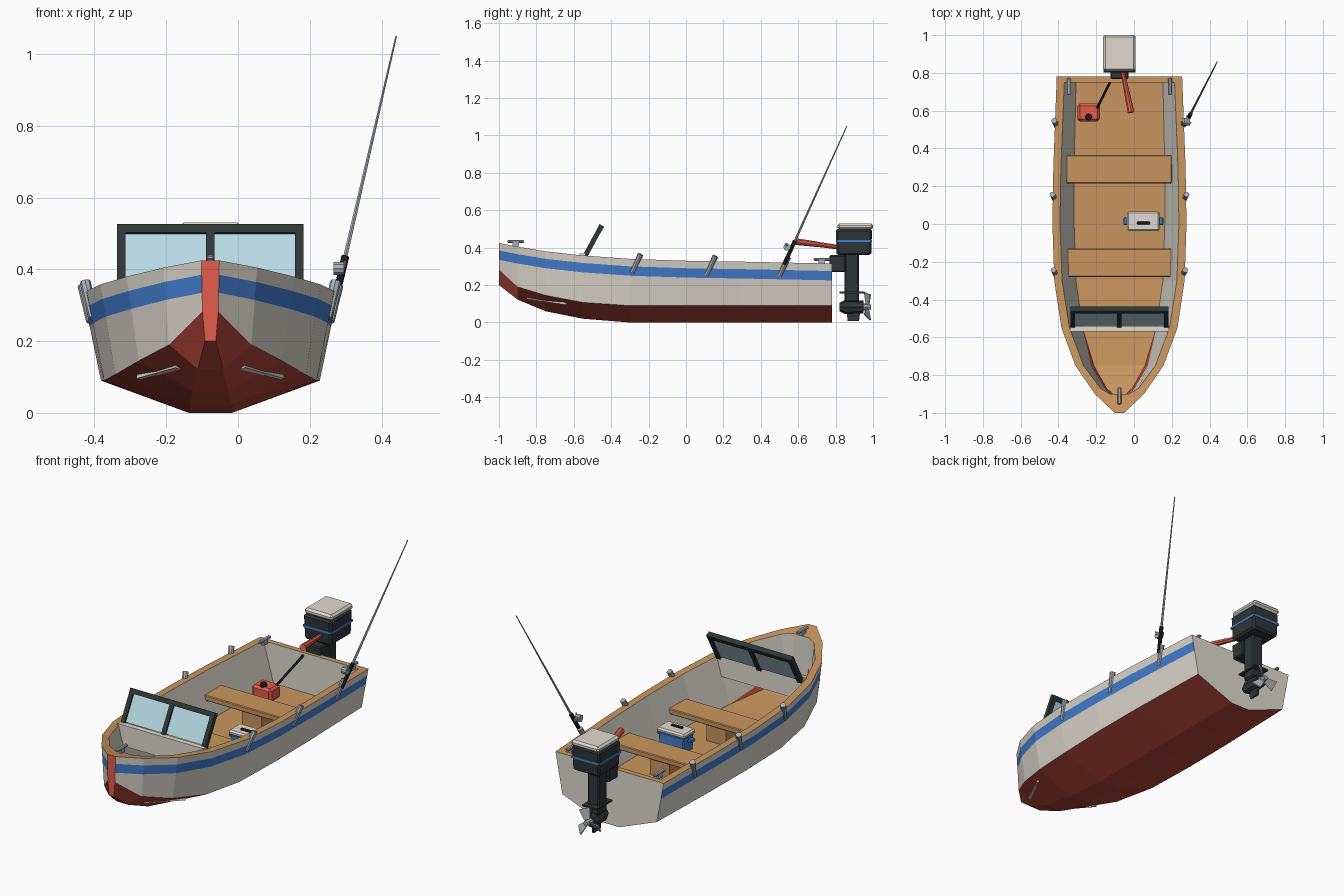
import bpy, bmesh, math
from mathutils import Vector, Matrix

if "Cube" in bpy.data.objects:
    bpy.data.objects.remove(bpy.data.objects["Cube"])

C = -0.077  # boat centreline in x


def mat(name, r, g, b):
    m = bpy.data.materials.new(name)
    lin = [((v / 255 + 0.055) / 1.055) ** 2.4 for v in (r, g, b)]
    m.diffuse_color = (*lin, 1)
    m.use_nodes = True
    m.node_tree.nodes["Principled BSDF"].inputs["Base Color"].default_value = m.diffuse_color
    return m


GREY = mat("warm_grey", 224, 219, 208)
BLUE = mat("blue", 68, 128, 212)
MAROON = mat("bottom_red", 178, 70, 56)
RED = mat("bright_red", 228, 93, 74)
WOOD = mat("wood", 201, 150, 94)
DARK = mat("charcoal", 46, 54, 54)
STEEL = mat("steel", 170, 176, 184)
GLASS = mat("glass", 184, 218, 228)
BLACK = mat("black", 30, 33, 33)


def make(name, bm, mats):
    bmesh.ops.recalc_face_normals(bm, faces=bm.faces)
    me = bpy.data.meshes.new(name)
    bm.to_mesh(me)
    bm.free()
    for m in mats:
        me.materials.append(m)
    ob = bpy.data.objects.new(name, me)
    bpy.context.collection.objects.link(ob)
    return ob


def box(name, loc, size, m, bevel=0.0, rot=None, taper=1.0):
    """Box by centre and size; taper scales the bottom face."""
    bm = bmesh.new()
    bmesh.ops.create_cube(bm, size=1)
    for v in bm.verts:
        k = taper if v.co.z < 0 else 1
        v.co = Vector((v.co.x * size[0] * k, v.co.y * size[1] * k, v.co.z * size[2]))
    if bevel:
        bmesh.ops.bevel(bm, geom=list(bm.edges), offset=bevel, segments=1, affect='EDGES')
    if rot:
        bm.transform(rot)
    bm.transform(Matrix.Translation(loc))
    return make(name, bm, [m])


def tube(name, a, b, r1, r2, m, sides=8):
    """Straight tapered tube from a to b."""
    a, b = Vector(a), Vector(b)
    d = b - a
    bm = bmesh.new()
    bmesh.ops.create_cone(bm, cap_ends=True, segments=sides, radius1=r1, radius2=r2, depth=d.length)
    q = Vector((0, 0, 1)).rotation_difference(d).to_matrix().to_4x4()
    bm.transform(Matrix.Translation((a + b) / 2) @ q)
    return make(name, bm, [m])


# Hull: y, keel half/z, chine half/z, gunwale half/z, inner y shift,
# inner gunwale half, inner chine half/z, floor half/z
stations = [
    (-1.00, .015, .200, .022, .283, .025, .425, .10, .05, .045, .24, .035, .19),
    (-0.90, .035, .122, .115, .190, .130, .405, .03, .10, .080, .19, .068, .16),
    (-0.75, .050, .060, .200, .145, .233, .380, 0, .19, .150, .155, .135, .125),
    (-0.55, .058, .020, .265, .107, .307, .358, 0, .265, .195, .105, .195, .105),
    (-0.30, .060, .000, .296, .090, .345, .340, 0, .304, .23, .095, .23, .095),
    (0.00, .060, .000, .305, .090, .355, .330, 0, .315, .24, .095, .24, .095),
    (0.30, .060, .000, .303, .090, .350, .325, 0, .310, .24, .095, .24, .095),
    (0.78, .060, .000, .290, .090, .332, .315, -.03, .292, .23, .095, .23, .095),
]
SEG = [1, 0, 2, 0, 3, 0, 1, 3]  # material per strip, the last one is the floor
bm = bmesh.new()
rings = []
for y, kw, kz, cw, cz, gw, gz, sh, gi, iw, iz, fw, fz in stations:
    pts = [(kw, y, kz), (cw, y, cz)]
    for drop in (.09, .04):
        t = (gz - drop - cz) / (gz - cz)
        pts.append((cw + (gw - cw) * t, y, gz - drop))
    rim = gz - .2 * max(sh, 0)
    pts += [(gw, y, gz)] + [(w, y + sh, z) for w, z in ((gi, rim), (iw, iz), (fw, fz))]
    rings.append([[bm.verts.new((C + s * p[0], p[1], p[2])) for p in pts] for s in (1, -1)])


def face(vs, i):
    bm.faces.new(vs).material_index = i


for A, B in zip(rings, rings[1:]):
    for s in (0, 1):
        for j in range(7):
            face((A[s][j], A[s][j + 1], B[s][j + 1], B[s][j]), SEG[j])
    for j, i in ((0, 1), (7, 3)):
        face((A[0][j], A[1][j], B[1][j], B[0][j]), i)
# Stem and transom ends
for (R, L), i in ((rings[0], 4), (rings[-1], 0)):
    face(R[:5] + L[4::-1], i)
    face((R[4], R[5], L[5], L[4]), 3)
    face(R[5:] + L[:4:-1], 0)
bmesh.ops.remove_doubles(bm, verts=bm.verts, dist=.0005)
make("hull", bm, [GREY, MAROON, BLUE, WOOD, RED])

# Spray strakes on the bow bottom and rod holders, both sides
for s, side in ((1, "right"), (-1, "left")):
    tube("spray_strake_" + side, (C + s * .088, -.845, .132), (C + s * .2, -.64, .1), .012, .009, GREY, 4)
    for n, (y, h, z) in enumerate(((-.29, .343, .265), (.11, .349, .255), (.5, .34, .25))):
        x = C + s * h
        top = Vector((x + s * .006, y + .047, z + .1))
        tube(f"rod_holder_{side}_{n}", (x - s * .016, y, z), top, .013, .0155, STEEL)


def cleat(name, x, y, z):
    box(name + "_base", (x, y, z + .008), (.018, .035, .022), STEEL)
    box(name + "_bar", (x, y, z + .023), (.02, .09, .014), STEEL, .004)


cleat("stern_cleat_left", -.345, .727, .314)
cleat("stern_cleat_right", .191, .727, .314)
cleat("bow_cleat", C, -.91, .41)

# Bench seats on pedestals
for name, y in (("front", -.205), ("rear", .29)):
    box(name + "_seat", (-.08, y, .206), (.56, .15, .03), WOOD, .004)
    box(name + "_seat_pedestal", (-.08, y, .145), (.12, .11, .11), WOOD)

# Windscreen on its dashboard panel
box("dashboard_panel", (C, -.555, .31), (.525, .03, .116), GREY)
tilt = Matrix.Rotation(-math.atan2(.085, .155), 4, 'X')


def screen(name, x, z, size, m):
    box(name, Vector((C, -.495, .437)) + tilt @ Vector((x, 0, z)), size, m, rot=tilt)


screen("windscreen_glass", 0, 0, (.5, .008, .16), GLASS)
screen("windscreen_top_rail", 0, .081, (.52, .028, .026), DARK)
for n, x in enumerate((-.248, 0, .248)):
    screen(f"windscreen_post_{n}", x, -.005, (.024, .026, .17), DARK)

# Cooler
box("cooler_body", (.05, .015, .14), (.155, .09, .09), BLUE, .005, taper=.96)
box("cooler_lid", (.05, .015, .197), (.172, .104, .026), GREY, .008)
box("cooler_handle", (.05, .005, .214), (.07, .016, .012), BLACK, .004)
for x in (-.044, .144):
    box("cooler_grip", (x, .015, .165), (.024, .04, .018), BLUE, .004)

# Fuel tank and hose
box("fuel_tank", (-.24, .59, .132), (.118, .094, .075), RED, .012)
tube("fuel_cap", (-.24, .567, .165), (-.24, .567, .186), .018, .016, BLACK, 10)
tube("fuel_hose", (-.195, .615, .165), (-.125, .755, .3), .007, .007, BLACK)

# Outboard motor
box("motor_cowl", (C, .898, .43), (.172, .194, .14), DARK, .01, taper=.95)
box("motor_stripe", (C, .898, .435), (.171, .193, .012), BLUE)
box("motor_lid", (C, .905, .513), (.172, .19, .034), GREY, .011)
box("motor_leg", (C, .887, .24), (.07, .078, .26), DARK, .008)
box("motor_clamp", (C, .81, .315), (.095, .085, .09), DARK, .006)
box("motor_plate", (C, .888, .16), (.09, .135, .009), DARK)
box("lower_strut", (C, .888, .13), (.04, .07, .08), DARK)
tube("gearcase", (C, .85, .083), (C, .95, .083), .038, .034, DARK)
tube("gearcase_nose", (C, .82, .083), (C, .85, .083), .022, .038, DARK)
box("skeg", (C, .895, .035), (.012, .075, .055), DARK, taper=.8)
tube("propeller_hub", (C, .945, .083), (C, .99, .083), .02, .013, STEEL)
for n in range(3):
    spin = Matrix.Rotation(n * math.tau / 3 + .3, 4, 'Y')
    pitch = spin @ Matrix.Rotation(math.radians(35), 4, 'Z')
    box(f"propeller_blade_{n}", Vector((C, .97, .083)) + spin @ Vector((0, 0, .045)),
        (.056, .007, .06), STEEL, rot=pitch, taper=.55)

# Tiller arm and grip
tube("tiller_arm", (-.062, .81, .403), (-.038, .7, .418), .012, .014, RED)
tube("tiller_grip", (-.038, .7, .418), (-.016, .59, .432), .015, .018, RED)

# Fishing rod with reel
a, b = Vector((.27, .525, .31)), Vector((.441, .86, 1.05))
tube("fishing_rod_handle", a, a.lerp(b, .17), .01, .011, BLACK)
tube("fishing_rod_blank", a.lerp(b, .16), b, .0065, .0025, STEEL, 6)
tube("reel", (.266, .54, .403), (.296, .54, .403), .019, .019, STEEL, 10)
box("reel_foot", (.282, .557, .405), (.014, .035, .014), STEEL)
tube("reel_crank", (.296, .54, .405), (.3, .535, .425), .004, .004, STEEL, 6)
